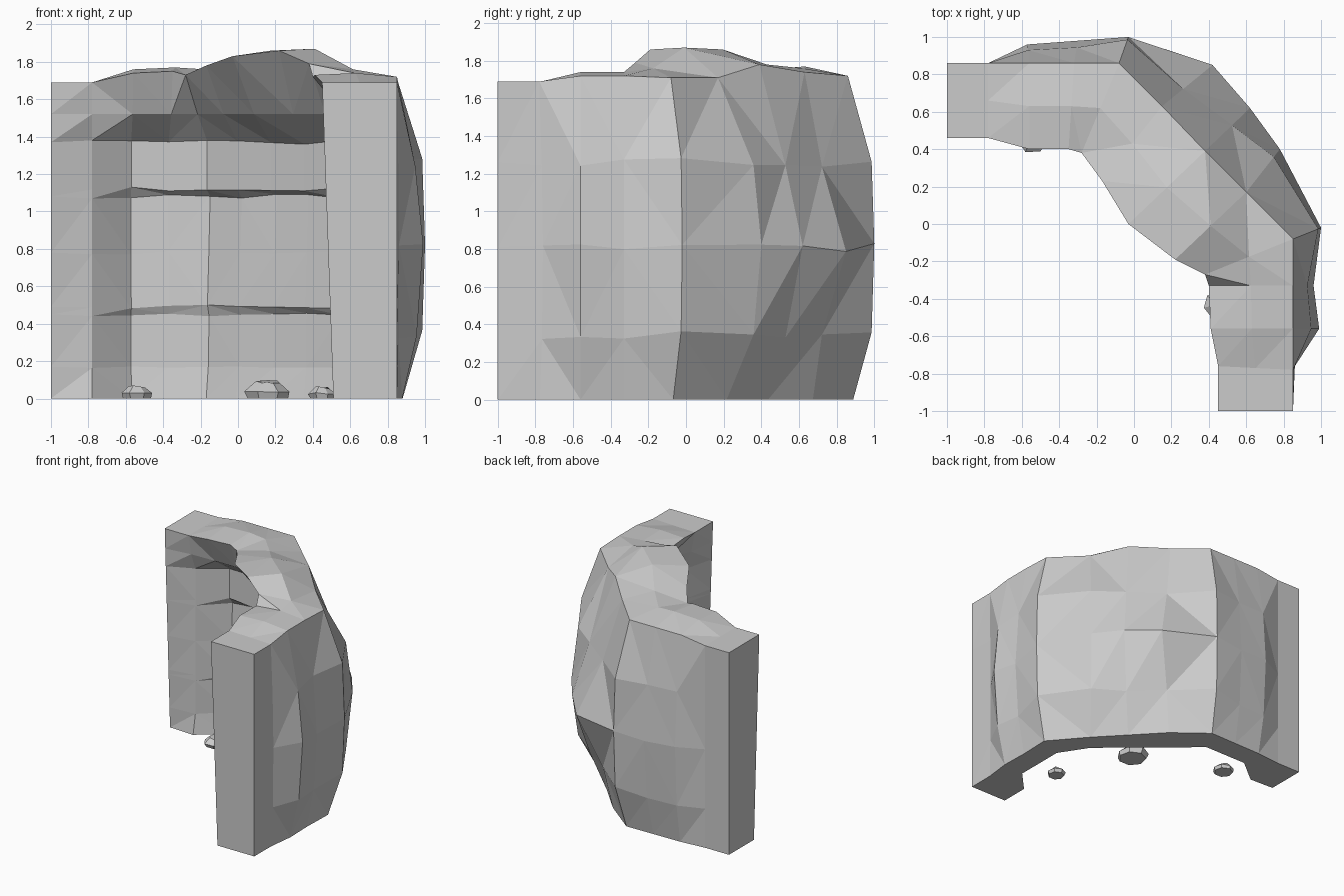
import bpy
import bmesh
import random
from mathutils import Vector

random.seed(4)
if "Cube" in bpy.data.objects:
    bpy.data.objects.remove(bpy.data.objects["Cube"], do_unlink=True)

# Single stone colour
stone = bpy.data.materials.new("grey stone")
stone.use_nodes = True
GREY = (0.6, 0.6, 0.6, 1.0)
stone.diffuse_color = GREY
stone.node_tree.nodes["Principled BSDF"].inputs["Base Color"].default_value = GREY


def finish(name, bm):
    """Turn a bmesh into a flat shaded stone object."""
    bmesh.ops.recalc_face_normals(bm, faces=bm.faces)
    mesh = bpy.data.meshes.new(name)
    bm.to_mesh(mesh)
    bm.free()
    mesh.materials.append(stone)
    obj = bpy.data.objects.new(name, mesh)
    bpy.context.collection.objects.link(obj)
    return obj


# Guide lines running round the bend, one point per station:
# back edge of the top, furthest bulge of the back, foot and rim of the inside
back_edge = [(-1, .86, 1.69), (-.78, .86, 1.69), (-.56, .86, 1.72), (-.32, .86, 1.72),
             (-.08, .86, 1.72), (.15, .63, 1.74), (.38, .39, 1.78), (.6, .17, 1.71),
             (.85, -.08, 1.71), (.85, -.33, 1.72), (.85, -.56, 1.72), (.85, -.78, 1.69),
             (.85, -1, 1.69)]
bulge = [(-1, .86), (-.78, .86), (-.57, .96), (-.3, .98), (-.03, 1), (.42, .85),
         (.62, .62), (.78, .4), (1, -.02), (.96, -.33), (.99, -.56), (.86, -.76), (.85, -1)]
foot = [(-1, .53), (-.78, .52), (-.57, .69), (-.37, .69), (-.17, .69), (-.01, .54),
        (.17, .39), (.35, .24), (.53, .08), (.68, -.15), (.68, -.58), (.51, -.76), (.51, -1)]
rim = [(-1, .46, 1.69), (-.78, .46, 1.69), (-.56, .4, 1.74), (-.35, .4, 1.75),
       (-.28, .38, 1.73), (-.17, .23, 1.78), (-.03, 0, 1.83), (.22, -.19, 1.86),
       (.38, -.27, 1.79), (.4, -.33, 1.72), (.41, -.56, 1.73), (.45, -.76, 1.69),
       (.45, -1, 1.69)]
crest_height = [1.69, 1.69, 1.76, 1.77, 1.76, 1.78, 1.86, 1.87, 1.76, 1.74, 1.74, 1.69, 1.69]

# Height and how far the surface has moved from one guide line to the next;
# the inside leans back in each layer and steps out at the ledges
LIP = 1.52
INNER_ROWS = [(0, 0), (.17, -.1), (.45, -.14), (.49, -.06), (.78, -.13), (1.08, -.19),
              (1.12, -.04), (1.37, -.04), (LIP, .42)]
OUTER_ROWS = [(1.26, .7), (.81, 1), (.34, .75), (0, .2)]
LAST = len(rim) - 1
# How far the back has swollen above and below its widest row, round the bend
SWELL = {4: .9, 5: .42, 6: .6, 7: .82, 8: .9}


def flat_mix(a, b, factor, z):
    """Point between two guide points, set at height z."""
    x, y = Vector(a[:2]).lerp(Vector(b[:2]), factor)
    return Vector((x, y, z))


def section(i):
    """Closed cross-section: up the inside, over the top, down the back."""
    end = i in (0, LAST)
    beside_end = i in (1, LAST - 1)
    points = []
    for z, f in INNER_ROWS:
        if end:
            f = z / rim[i][2]
        elif z == LIP and i in (2, 3):
            f = .65
        elif beside_end and 0 < z < LIP:
            f = -.5
        wobble = 0 if end or z in (0, LIP) else random.uniform(-.012, .012)
        points.append(flat_mix(foot[i], rim[i], f, z + wobble))
    points.append(Vector(rim[i]))
    points.append(flat_mix(rim[i], back_edge[i], .5, crest_height[i]))
    points.append(Vector(back_edge[i]))
    for z, f in OUTER_ROWS:
        if z in (1.26, .34):
            f = SWELL.get(i, f)
        wobble = 0 if end or z == 0 else random.uniform(-.025, .025)
        points.append(flat_mix(back_edge[i], bulge[i], f, z + wobble))
    return points


# Curved cliff wall: neighbouring sections joined, both ends closed
bm = bmesh.new()
rings = [[bm.verts.new(p) for p in section(i)] for i in range(LAST + 1)]
for ring, following in zip(rings, rings[1:]):
    count = len(ring)
    for k in range(count):
        n = (k + 1) % count
        bm.faces.new((ring[k], ring[n], following[n], following[k]))
sides = list(bm.faces)
bm.faces.new(rings[0])
bm.faces.new(rings[-1])
bmesh.ops.triangulate(bm, faces=sides, quad_method='SHORT_EDGE')
finish("cliff_wall", bm)


# Loose rocks lying in the hollow
def rock(name, x, y, radius, height):
    bm = bmesh.new()
    bmesh.ops.create_cone(bm, cap_ends=True, segments=7, radius1=radius * .85,
                          radius2=radius * .5, depth=height)
    walls = [e for e in bm.edges if abs(e.verts[0].co.z - e.verts[1].co.z) > height / 2]
    middle = bmesh.ops.subdivide_edges(bm, edges=walls, cuts=1)["geom_inner"]
    for v in middle:
        if isinstance(v, bmesh.types.BMVert):
            v.co.xy = v.co.xy.normalized() * radius * random.uniform(.9, 1.05)
            v.co.z -= height * random.uniform(0, .15)
    for v in bm.verts:
        if v.co.z > height * .4:
            v.co.z -= height * random.uniform(0, .2)
    obj = finish(name, bm)
    obj.location = (x, y, height / 2)


rock("rock_right", -.54, .47, .09, .07)
rock("rock_middle", .16, .17, .13, .1)
rock("rock_left", .45, -.43, .075, .065)
